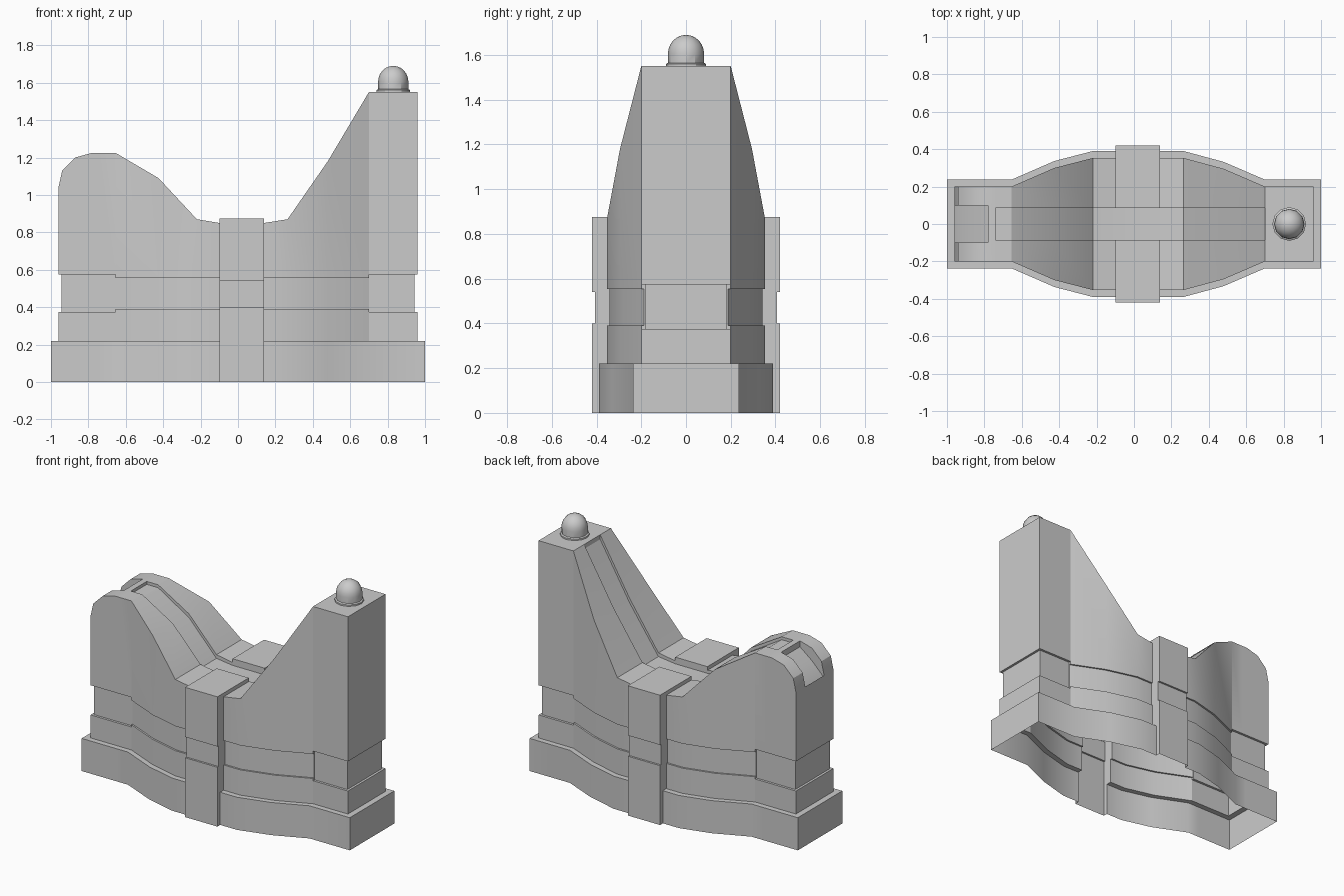
import bpy, bmesh, math

if "Cube" in bpy.data.objects:
    bpy.data.objects.remove(bpy.data.objects["Cube"])


def finish(bm, name):
    bmesh.ops.remove_doubles(bm, verts=bm.verts[:], dist=1e-5)
    bmesh.ops.recalc_face_normals(bm, faces=bm.faces[:])
    mesh = bpy.data.meshes.new(name)
    bm.to_mesh(mesh)
    bm.free()
    obj = bpy.data.objects.new(name, mesh)
    bpy.context.collection.objects.link(obj)
    bpy.ops.object.select_all(action='DESELECT')
    obj.select_set(True)
    bpy.context.view_layer.objects.active = obj
    bpy.ops.object.shade_smooth_by_angle(angle=math.radians(30))
    return obj


# side styles: band bottom, band top, band depth, plinth overhang
PAD = (0.375, 0.575, 0.016, 0.037)
MID = (0.39, 0.555, 0.012, 0.037)
PILLAR = (0.40, 0.54, 0.013, 0.0)

# stations along x: x, half width, top height, channel half width, channel depth, style
stations = [
    (-0.96, 0.20, 1.04, 0.10, 0.025, PAD),
    (-0.94, 0.20, 1.13, 0.10, 0.085, PAD),
    (-0.87, 0.20, 1.20, 0.10, 0.085, PAD),
    (-0.78, 0.20, 1.225, 0.10, 0.04, PAD),
    (-0.78, 0.20, 1.225, 0.10, 0.0, PAD),
    (-0.74, 0.20, 1.225, 0.085, 0.0, PAD),
    (-0.74, 0.20, 1.225, 0.085, 0.02, PAD),
    (-0.655, 0.20, 1.225, 0.085, 0.02, PAD),
    (-0.655, 0.20, 1.225, 0.085, 0.02, MID),
    (-0.425, 0.30, 1.09, 0.085, 0.025, MID),
    (-0.22, 0.353, 0.87, 0.085, 0.025, MID),
    (-0.10, 0.353, 0.85, 0.085, 0.02, MID),
    (-0.10, 0.42, 0.875, 0.085, 0.045, PILLAR),
    (0.14, 0.42, 0.875, 0.085, 0.045, PILLAR),
    (0.14, 0.353, 0.85, 0.085, 0.02, MID),
    (0.265, 0.353, 0.87, 0.085, 0.025, MID),
    (0.48, 0.295, 1.18, 0.085, 0.03, MID),
    (0.70, 0.20, 1.55, 0.085, 0.03, MID),
    (0.70, 0.20, 1.55, 0.085, 0.0, PAD),
    (0.96, 0.20, 1.55, 0.085, 0.0, PAD),
]


def section(x, w, top, g, depth, style):
    z0, z1, r, over = style
    end = math.copysign(1, x) if abs(x) > 0.95 else 0
    half = [(x + end * 0.04, w + over, 0), (x + end * 0.04, w + over, 0.22),
            (x, w, 0.22), (x, w, z0), (x - end * r, w - r, z0),
            (x - end * r, w - r, z1), (x, w, z1),
            (x, w, top), (x, g, top), (x, g, top - depth)]
    return half + [(a, -b, c) for a, b, c in reversed(half)]


# walled body: open-bottomed shell lofted through the stations
bm = bmesh.new()
rows = [[bm.verts.new(p) for p in section(*s)] for s in stations]
n = len(rows[0])
for a, b in zip(rows, rows[1:]):
    for i in range(n - 1):
        bm.faces.new((a[i], b[i], b[i + 1], a[i + 1]))
# stepped end walls
for row in (rows[0], rows[-1]):
    for i in range(n // 2 - 1):
        bm.faces.new((row[i], row[i + 1], row[n - 2 - i], row[n - 1 - i]))
finish(bm, "stair_wall_body")

# domed knob with collar on the tall end
bm = bmesh.new()
profile = [(0.0, 1.55), (0.09, 1.55), (0.09, 1.56), (0.081, 1.565), (0.081, 1.605)]
profile += [(0.081 * math.cos(t), 1.605 + 0.085 * math.sin(t))
            for t in (math.radians(15 * k) for k in range(1, 6))]
profile.append((0.0, 1.69))
verts = [bm.verts.new((0.83 + r, 0, z)) for r, z in profile]
edges = [bm.edges.new(pair) for pair in zip(verts, verts[1:])]
bmesh.ops.spin(bm, geom=verts + edges, cent=(0.83, 0, 0), axis=(0, 0, 1),
               angle=2 * math.pi, steps=12)
finish(bm, "domed_knob")
